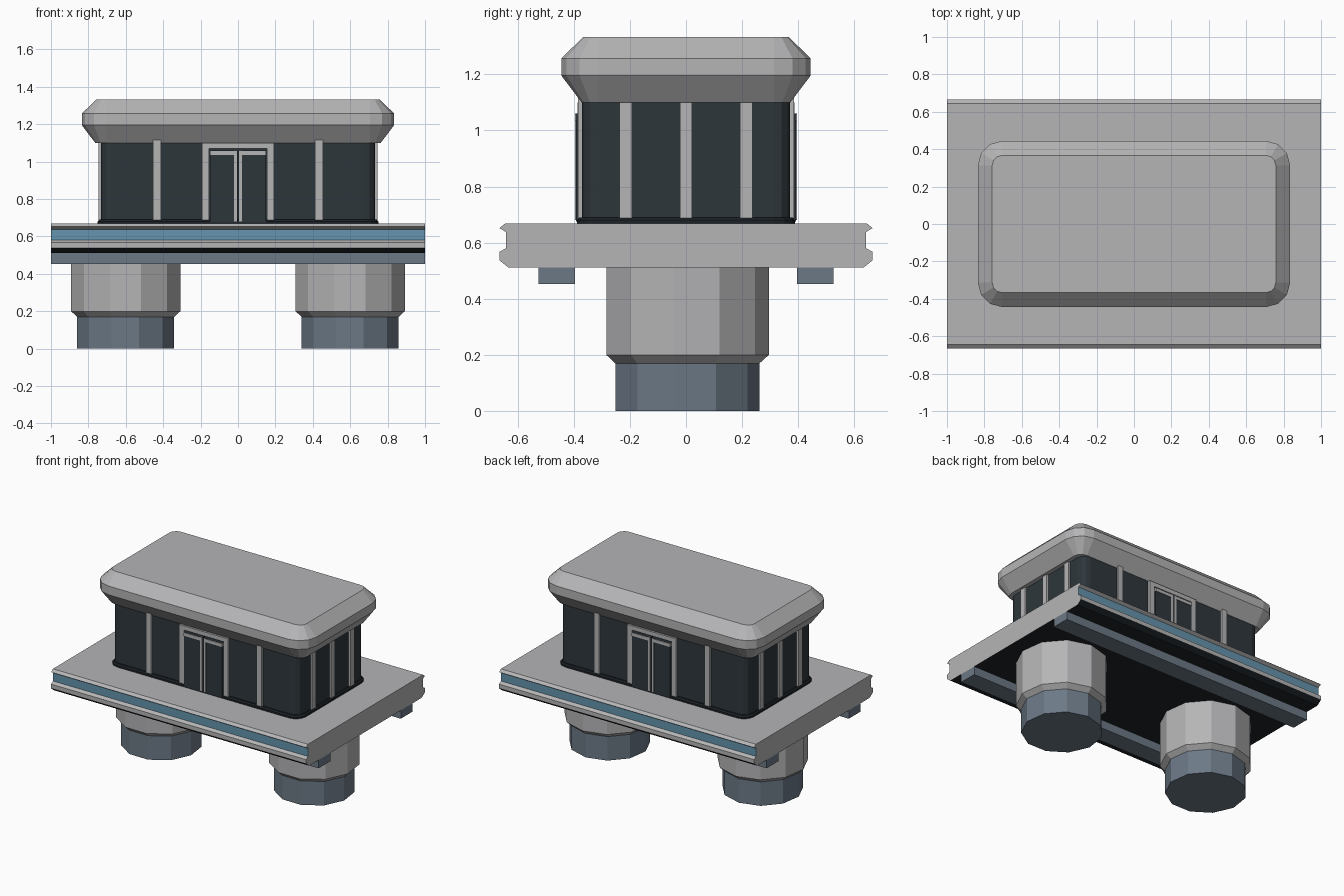
import bpy, bmesh, math

cube = bpy.data.objects.get("Cube")
if cube:
    bpy.data.objects.remove(cube, do_unlink=True)


def material(name, rgb):
    m = bpy.data.materials.new(name)
    m.use_nodes = True
    m.diffuse_color = (*rgb, 1)
    m.node_tree.nodes["Principled BSDF"].inputs["Base Color"].default_value = (*rgb, 1)
    return m


GREY = material("light grey", (0.46, 0.46, 0.47))
GLASS = material("dark glass", (0.027, 0.037, 0.044))
BLACK = material("near black", (0.012, 0.016, 0.02))
BLUE = material("stripe blue", (0.13, 0.30, 0.42))
SLATE = material("slate blue", (0.15, 0.19, 0.24))


def finish(name, bm, mats):
    bmesh.ops.recalc_face_normals(bm, faces=bm.faces)
    me = bpy.data.meshes.new(name)
    bm.to_mesh(me)
    bm.free()
    for m in mats:
        me.materials.append(m)
    ob = bpy.data.objects.new(name, me)
    bpy.context.collection.objects.link(ob)
    return ob


def box(name, mat, x, y, z):
    """Box from (min, max) pairs."""
    bm = bmesh.new()
    bmesh.ops.create_cube(bm, size=1)
    for v in bm.verts:
        for i, (a, b) in enumerate((x, y, z)):
            v.co[i] = a if v.co[i] < 0 else b
    return finish(name, bm, [mat])


def loft(name, mat, rings):
    """Skin a stack of equal-length point rings and cap both ends."""
    bm = bmesh.new()
    loops = [[bm.verts.new(p) for p in r] for r in rings]
    n = len(loops[0])
    for lo, hi in zip(loops, loops[1:]):
        for i in range(n):
            j = (i + 1) % n
            bm.faces.new((lo[i], lo[j], hi[j], hi[i]))
    bm.faces.new(loops[0])
    bm.faces.new(loops[-1])
    return finish(name, bm, [mat])


def rounded_ring(hx, hy, r, z, seg=3):
    pts = []
    for q, (sx, sy) in enumerate(((1, 1), (-1, 1), (-1, -1), (1, -1))):
        for k in range(seg + 1):
            a = math.pi / 2 * (q + k / seg)
            pts.append((sx * (hx - r) + r * math.cos(a), sy * (hy - r) + r * math.sin(a), z))
    return pts


def round_ring(cx, r, z, n=11):
    return [(cx + r * math.cos(t), r * math.sin(t), z)
            for t in (math.radians(-8.7) + math.tau * i / n for i in range(n))]


# Platform deck: mirrored side profile swept along x
half = [(0.645, 0.668), (0.665, 0.652), (0.642, 0.638), (0.642, 0.58),
        (0.665, 0.567), (0.665, 0.537), (0.632, 0.511)]
profile = half + [(-y, z) for y, z in reversed(half)]
deck = loft("platform_deck", GREY, [[(x, y, z) for y, z in profile] for x in (-1, 1)])
for m in (BLUE, BLACK):
    deck.data.materials.append(m)
for p in deck.data.polygons:
    if abs(p.normal.x) > 0.9:
        continue
    if abs(p.normal.y) > 0.9 and 0.58 < p.center.z < 0.63:
        p.material_index = 1
    elif p.center.z < 0.53:
        p.material_index = 2

# Under-deck rails and supporting piers
for side, s in (("front", -1), ("back", 1)):
    box(side + "_rail", SLATE, (-1, 1), sorted((s * 0.395, s * 0.525)), (0.452, 0.511))
for side, cx in (("right", -0.6), ("left", 0.6)):
    loft(side + "_pier", GREY, [round_ring(cx, r, z) for r, z in
                                ((0.262, 0.17), (0.295, 0.2), (0.295, 0.511))])
    loft(side + "_pier_foot", SLATE, [round_ring(cx, 0.262, z) for z in (0, 0.17)])

# Glazed cabin, skirt and roof
loft("cabin_walls", GLASS, [rounded_ring(0.733, 0.37, 0.06, z) for z in (0.668, 1.105)])
loft("cabin_skirt", BLACK, [rounded_ring(0.75, 0.388, 0.075, 0.668),
                            rounded_ring(0.75, 0.388, 0.075, 0.68),
                            rounded_ring(0.742, 0.38, 0.07, 0.69)])
loft("roof", GREY, [rounded_ring(0.835 - d, 0.444 - d, 0.13 - d, z) for d, z in
                    ((0.072, 1.1), (0, 1.195), (0, 1.257), (0.077, 1.332))])

# Mullions on the end walls
for side, s in (("right", -1), ("left", 1)):
    for i, y in enumerate((-0.215, 0, 0.215)):
        box(f"{side}_mullion_{i + 1}", GREY, sorted((s * 0.72, s * 0.746)),
            (y - 0.022, y + 0.022), (0.688, 1.107))

# Mullions and double doors on the long walls
for side, s in (("front", -1), ("back", 1)):
    def plate(name, mat, x0, x1, z0, z1, depth):
        return box(f"{side}_{name}", mat, (x0, x1), sorted((s * 0.36, s * depth)), (z0, z1))

    plate("door_frame_top", GREY, -0.192, 0.192, 1.07, 1.1, 0.386)
    for tag, k in (("right", -1), ("left", 1)):
        def mirrored(name, mat, a, b, z0, z1, depth):
            plate(f"{tag}_{name}", mat, *sorted((k * a, k * b)), z0, z1, depth)

        mirrored("mullion", GREY, 0.412, 0.454, 0.688, 1.115, 0.384)
        mirrored("door_frame_post", GREY, 0.155, 0.192, 0.688, 1.1, 0.386)
        mirrored("door_leaf", GLASS, 0.004, 0.15, 0.675, 1.06, 0.392)
        mirrored("door_leaf_stile", GREY, 0.005, 0.022, 0.68, 1.06, 0.396)
        mirrored("door_leaf_header", GREY, 0.005, 0.15, 1.035, 1.058, 0.396)
